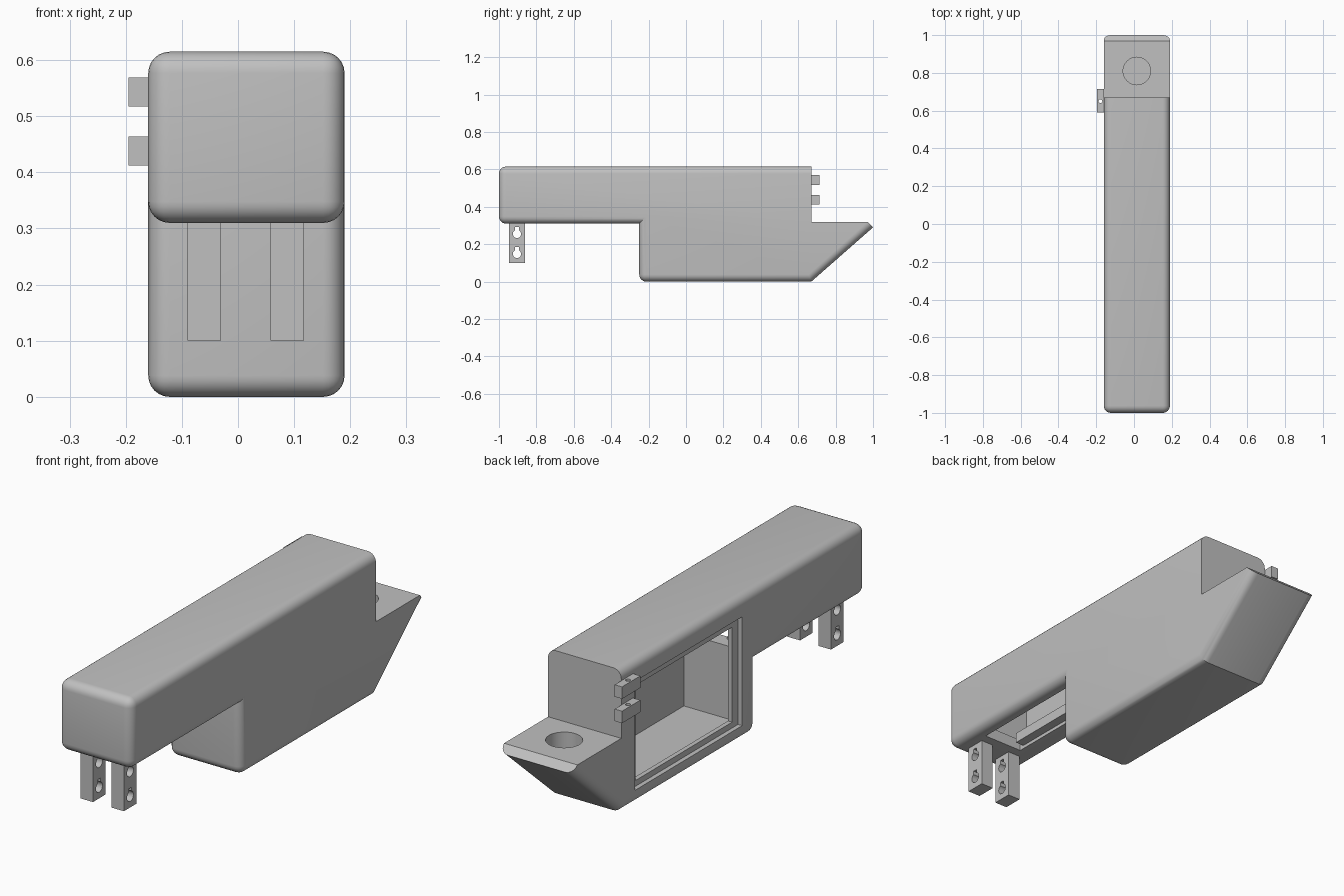
import bpy, bmesh, math
from mathutils import Matrix

if "Cube" in bpy.data.objects:
    bpy.data.objects.remove(bpy.data.objects["Cube"], do_unlink=True)

GREY = bpy.data.materials.new("plain_grey")
GREY.use_nodes = True
COLOUR = (0.53, 0.53, 0.53, 1)
GREY.diffuse_color = COLOUR
GREY.node_tree.nodes["Principled BSDF"].inputs["Base Color"].default_value = COLOUR

LEFT, RIGHT = 0.19, -0.16      # side walls of the housing


def finish(name, bm):
    bmesh.ops.recalc_face_normals(bm, faces=bm.faces)
    mesh = bpy.data.meshes.new(name)
    bm.to_mesh(mesh)
    bm.free()
    ob = bpy.data.objects.new(name, mesh)
    mesh.materials.append(GREY)
    bpy.context.collection.objects.link(ob)
    return ob


def box(name, x, y, z):
    bm = bmesh.new()
    bmesh.ops.create_cube(bm, size=1)
    for v in bm.verts:
        for i, (lo, hi) in enumerate((x, y, z)):
            v.co[i] = lo if v.co[i] < 0 else hi
    return finish(name, bm)


def cylinder(name, radius, depth, centre, axis="Z"):
    bm = bmesh.new()
    turn = Matrix.Rotation(math.pi / 2, 4, "Y") if axis == "X" else Matrix()
    bmesh.ops.create_cone(bm, cap_ends=True, segments=32, radius1=radius, radius2=radius,
                          depth=depth, matrix=Matrix.Translation(centre) @ turn)
    return finish(name, bm)


def cut(ob, cutters):
    bpy.context.view_layer.objects.active = ob
    for c in cutters:
        c.hide_render = True
        mod = ob.modifiers.new("cut", "BOOLEAN")
        mod.operation, mod.solver, mod.object = "DIFFERENCE", "EXACT", c
        bpy.ops.object.modifier_apply(modifier=mod.name)
        bpy.data.objects.remove(c, do_unlink=True)


def smooth(ob):
    bpy.ops.object.select_all(action="DESELECT")
    ob.select_set(True)
    bpy.context.view_layer.objects.active = ob
    bpy.ops.object.shade_smooth_by_angle(angle=math.radians(30))


# Housing: side profile (y, z), extruded across x, with rounded outer edges
profile = [(-1, 0.31), (-0.25, 0.31), (-0.25, 0), (0.67, 0), (1, 0.29),
           (0.97, 0.32), (0.67, 0.32), (0.67, 0.615), (-1, 0.615)]
SHARP_SIDES = {4, 5, 6}        # tail lip, ledge and upper back wall
ROUND_CORNERS = {0, 2, 8}      # cross edges at the front and below

bm = bmesh.new()
rings = [[bm.verts.new((x, y, z)) for y, z in profile] for x in (RIGHT, LEFT)]
n = len(profile)
for ring in rings:
    bm.faces.new(ring)
for i in range(n):
    j = (i + 1) % n
    bm.faces.new((rings[0][i], rings[0][j], rings[1][j], rings[1][i]))
rounded = [bm.edges.get((r[i], r[(i + 1) % n])) for r in rings
           for i in range(n) if i not in SHARP_SIDES]
rounded += [bm.edges.get((rings[0][i], rings[1][i])) for i in ROUND_CORNERS]
bmesh.ops.recalc_face_normals(bm, faces=bm.faces)
bmesh.ops.bevel(bm, geom=rounded, offset=0.038, offset_type="OFFSET", segments=6,
                profile=0.5, affect="EDGES", clamp_overlap=True)
housing = finish("housing", bm)

# Chamber, stepped side window, arm channel, underside slot and round port
cut(housing, [
    box("chamber_cutter", (-0.12, 0.15), (-0.2, 0.62), (0.045, 0.575)),
    box("window_rebate_cutter", (-0.2, -0.14), (-0.155, 0.575), (0.06, 0.53)),
    box("window_cutter", (-0.21, -0.1), (-0.115, 0.545), (0.085, 0.495)),
    box("channel_cutter", (-0.11, 0.14), (-0.84, -0.17), (0.36, 0.57)),
    box("slot_cutter", (-0.06, 0.13), (-0.82, -0.27), (0.25, 0.4)),
    cylinder("port_cutter", 0.073, 0.2, (0.015, 0.81, 0.32)),
])
smooth(housing)

# Closing disc deep in the port, facing down into the tail
bm = bmesh.new()
bmesh.ops.create_circle(bm, cap_ends=True, segments=32, radius=0.0725,
                        matrix=Matrix.Translation((0.015, 0.81, 0.225)))
port_floor = finish("port_floor", bm)
if port_floor.data.polygons[0].normal.z > 0:
    port_floor.data.flip_normals()

# Guide rail inside the underside slot
box("guide_rail", (-0.07, -0.02), (-0.8, -0.25), (0.325, 0.37))

# Hanging brackets with keyholes
for name, x0 in (("right_bracket", -0.09), ("left_bracket", 0.058)):
    x1 = x0 + 0.06
    bracket = box(name, (x0, x1), (-0.947, -0.861), (0.1, 0.33))
    cutters = []
    for z in (0.255, 0.148):
        cutters.append(cylinder("keyhole_cutter", 0.022, 0.2, (x0 + 0.03, -0.904, z), "X"))
        cutters.append(box("keyhole_slot_cutter", (x0 - 0.05, x1 + 0.05),
                           (-0.914, -0.894), (z, z + 0.036)))
    cut(bracket, cutters)
    smooth(bracket)

# Hinge lugs with pin holes
for name, z0 in (("lower_hinge_lug", 0.412), ("upper_hinge_lug", 0.517)):
    lug = box(name, (-0.195, RIGHT), (0.59, 0.715), (z0, z0 + 0.052))
    cut(lug, [cylinder("pin_cutter", 0.01, 0.2, (-0.178, 0.65, z0))])
    smooth(lug)
